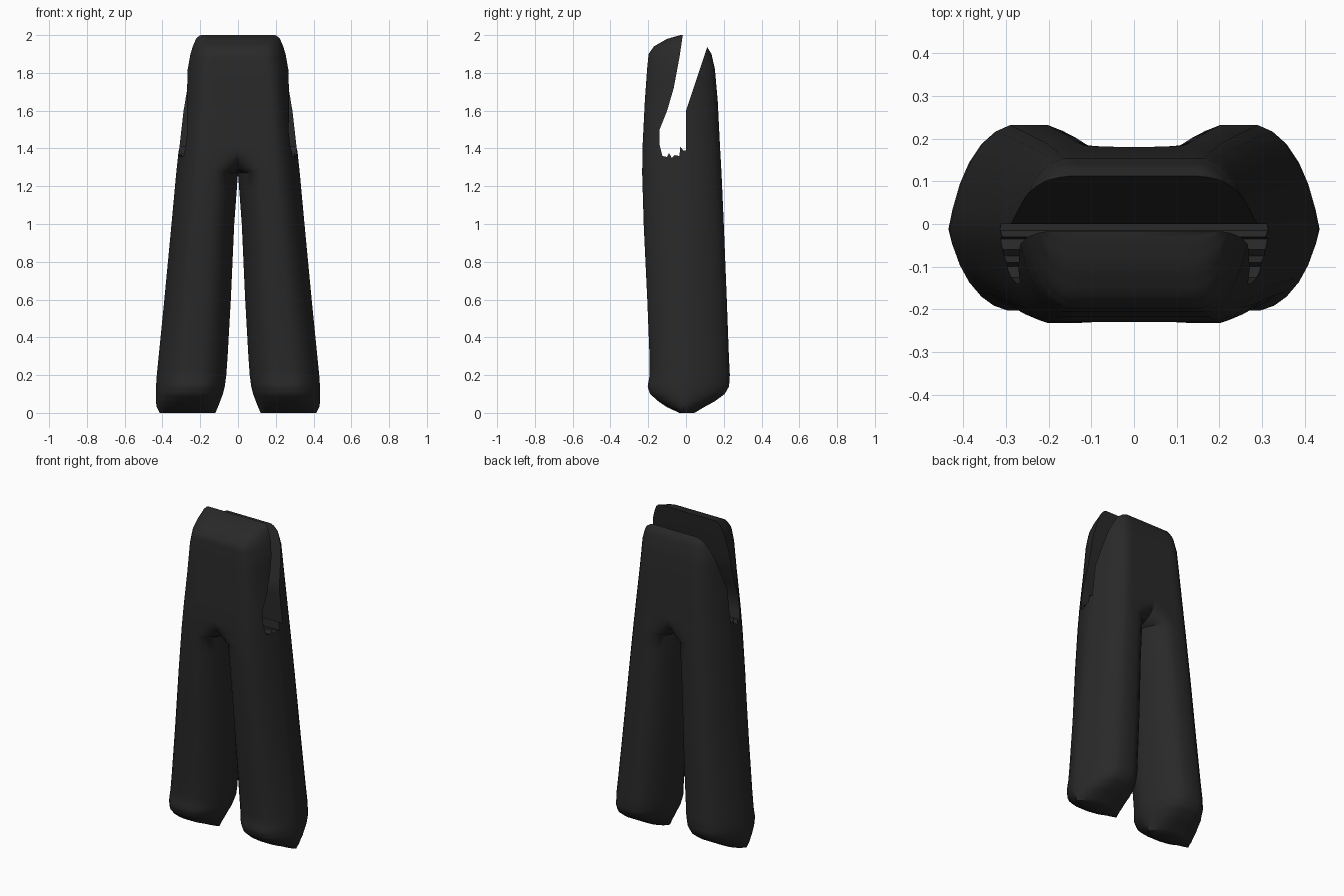
import bpy, bmesh

if "Cube" in bpy.data.objects:
    bpy.data.objects.remove(bpy.data.objects["Cube"])

# height: outer x, inner x, front y, back y
ROWS = [
    (0.00, 0.415, 0.120, -0.035, 0.045),
    (0.03, 0.430, 0.107, -0.100, 0.095),
    (0.06, 0.435, 0.095, -0.145, 0.150),
    (0.10, 0.435, 0.080, -0.190, 0.205),
    (0.14, 0.434, 0.070, -0.203, 0.228),
    (0.20, 0.430, 0.062, -0.192, 0.232),
    (0.30, 0.420, 0.055, -0.193, 0.227),
    (0.60, 0.390, 0.038, -0.205, 0.216),
    (1.00, 0.352, 0.020, -0.224, 0.200),
    (1.27, 0.327, 0.000, -0.232, 0.188),
    (1.41, 0.312, 0.000, -0.230, 0.180),
    (1.65, 0.285, 0.000, -0.218, 0.168),
    (1.82, 0.272, 0.000, -0.206, 0.153),
    (1.90, 0.255, 0.000, -0.198, 0.135),
    (1.94, 0.242, 0.000, -0.170, 0.110),
    (1.98, 0.225, 0.000, -0.100, 0.080),
    (2.00, 0.205, 0.000, -0.030, 0.040),
]
CROTCH, BLEND, MID = 1.27, 0.13, -0.012
# half cross-section from inner seam to outer seam: width share, depth share
ARC = [(0, 0), (.03, .25), (.07, .46), (.13, .67), (.2, .83), (.28, .94), (.38, 1),
       (.5, 1), (.62, 1), (.71, .94), (.79, .83), (.87, .65), (.93, .44), (.975, .2), (1, 0)]


def row_at(z):
    for a, b in zip(ROWS, ROWS[1:]):
        if z <= b[0] + 1e-6:
            k = (z - a[0]) / (b[0] - a[0])
            return [p + (q - p) * k for p, q in zip(a, b)]


def section(z):
    _, outer, inner, front, back = row_at(z)
    u = min(max((z - CROTCH) / BLEND, 0), 1)
    g = (1 - (1 - u) ** 2) ** 0.5       # rounded saddle between the legs

    def pt(t, f, depth):
        if t < 0.5:
            f += (1 - f) * g
        return (inner + (outer - inner) * t, MID + (depth - MID) * f, z)
    return [pt(t, f, front) for t, f in ARC] + [pt(t, f, back) for t, f in ARC[-2::-1]]


# heights: table rows plus extra steps
heights = []
for a, b in zip(ROWS, ROWS[1:]):
    n = 10 if a[0] == CROTCH else 3
    heights += [a[0] + (b[0] - a[0]) * i / n for i in range(n)]
heights.append(2.0)

# right half of the trousers, lofted upward
bm = bmesh.new()
loops = []
for z in heights:
    pts = section(z)
    if z <= CROTCH + 1e-6:              # closed leg ring
        ring = [bm.verts.new(p) for p in pts[:-1]]
        ring.append(ring[0])
    else:                               # open torso half
        ring = [bm.verts.new(p) for p in pts]
    loops.append(ring)
for lo, hi in zip(loops, loops[1:]):
    for i in range(len(lo) - 1):
        bm.faces.new((lo[i], lo[i + 1], hi[i + 1], hi[i]))
bm.faces.new(loops[0][:-1][::-1])       # hem
bm.faces.new(loops[-1])                 # waist top
bmesh.ops.recalc_face_normals(bm, faces=bm.faces)
mesh = bpy.data.meshes.new("trousers")
bm.to_mesh(mesh)
bm.free()
trousers = bpy.data.objects.new("trousers", mesh)
bpy.context.collection.objects.link(trousers)

# waist gap cutter: side profile (y, z) swept across x
GAP = [(-0.14, 1.42), (-0.125, 1.36), (-0.10, 1.355), (-0.09, 1.375), (-0.075, 1.35),
       (-0.06, 1.365), (-0.035, 1.36), (-0.03, 1.41), (-0.015, 1.39), (0.0, 1.39),
       (0.0, 1.60), (0.11, 1.93), (0.15, 2.05), (-0.01, 2.05), (-0.017, 2.0),
       (-0.035, 1.88), (-0.065, 1.72), (-0.10, 1.60), (-0.14, 1.50)]
bm = bmesh.new()
left = [bm.verts.new((-0.6, y, z)) for y, z in GAP]
right = [bm.verts.new((0.6, y, z)) for y, z in GAP]
bm.faces.new(left)
bm.faces.new(right[::-1])
for i in range(len(GAP)):
    j = (i + 1) % len(GAP)
    bm.faces.new((left[j], left[i], right[i], right[j]))
bmesh.ops.recalc_face_normals(bm, faces=bm.faces)
mesh = bpy.data.meshes.new("waist_gap_cutter")
bm.to_mesh(mesh)
bm.free()
cutter = bpy.data.objects.new("waist_gap_cutter", mesh)
bpy.context.collection.objects.link(cutter)
cutter.hide_render = True

# mirror, cut the gap, shade
cloth = bpy.data.materials.new("black cloth")
cloth.diffuse_color = (0.022, 0.022, 0.022, 1)
cloth.use_nodes = True
cloth.node_tree.nodes["Principled BSDF"].inputs["Base Color"].default_value = cloth.diffuse_color
trousers.data.materials.append(cloth)
mirror = trousers.modifiers.new("mirror", 'MIRROR')
mirror.merge_threshold = 0.0005
cut = trousers.modifiers.new("gap", 'BOOLEAN')
cut.operation = 'DIFFERENCE'
cut.solver = 'EXACT'
cut.object = cutter
bpy.ops.object.select_all(action='DESELECT')
trousers.select_set(True)
bpy.context.view_layer.objects.active = trousers
bpy.ops.object.modifier_apply(modifier="mirror")
bpy.ops.object.modifier_apply(modifier="gap")
bpy.data.objects.remove(cutter)
bpy.ops.object.shade_smooth_by_angle(angle=0.7)
